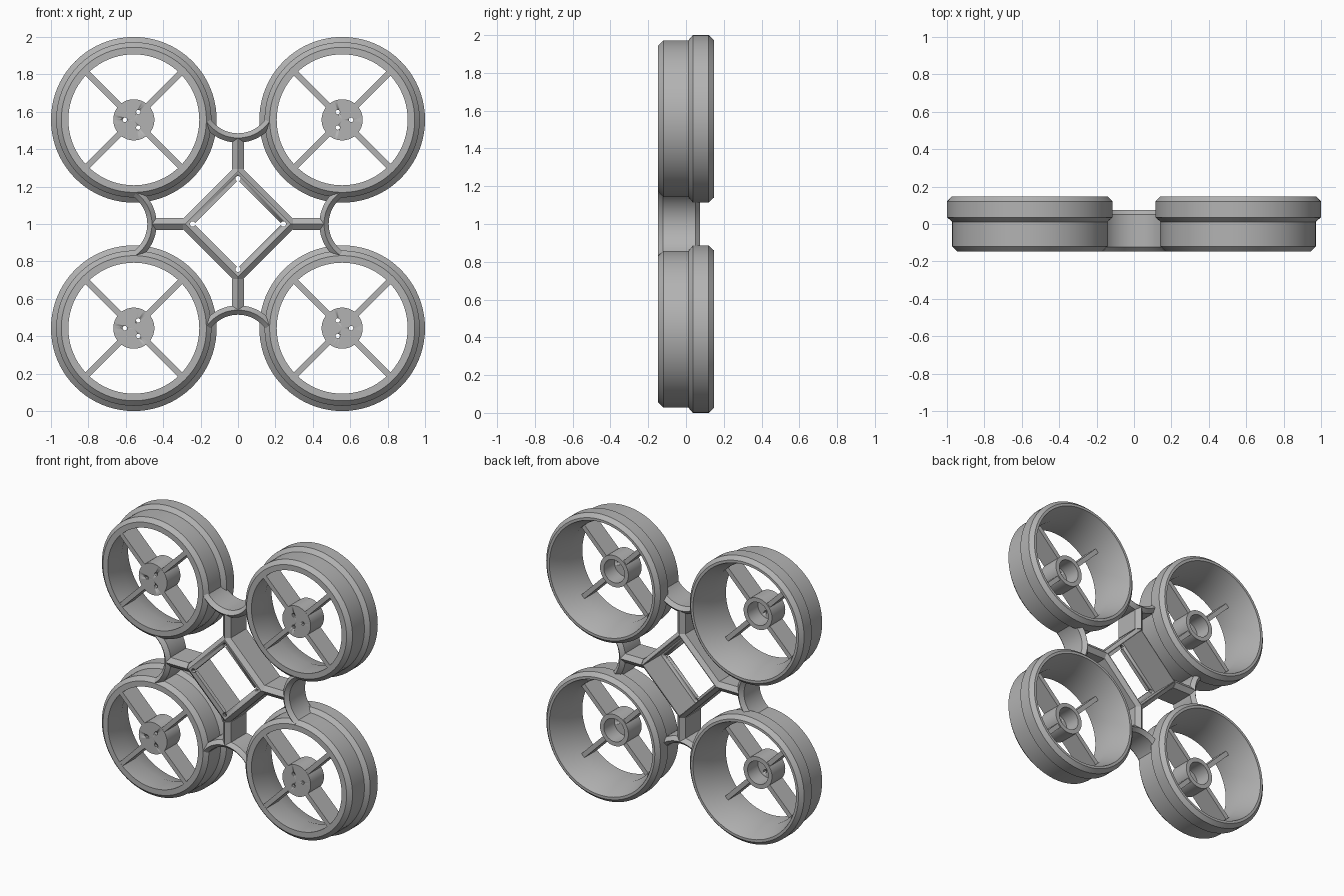
import bpy, bmesh
from math import sin, cos, pi, radians
from mathutils import Vector

old = bpy.data.objects.get("Cube")
if old:
    bpy.data.objects.remove(old, do_unlink=True)

grey = bpy.data.materials.new("plain grey")
grey.use_nodes = True
COLOUR = (0.45, 0.45, 0.45, 1)
grey.diffuse_color = COLOUR
grey.node_tree.nodes["Principled BSDF"].inputs["Base Color"].default_value = COLOUR

FRONT, BACK = -0.147, 0.147   # depth limits
MID = 1.0                     # height of the centre
OFFSET = 0.557                # rotor distance from the centre on each axis
BEVEL = 0.025


def finish(name, bm):
    bmesh.ops.remove_doubles(bm, verts=bm.verts, dist=1e-5)
    bmesh.ops.recalc_face_normals(bm, faces=bm.faces)
    mesh = bpy.data.meshes.new(name)
    bm.to_mesh(mesh)
    bm.free()
    mesh.materials.append(grey)
    obj = bpy.data.objects.new(name, mesh)
    bpy.context.collection.objects.link(obj)
    bpy.ops.object.select_all(action='DESELECT')
    obj.select_set(True)
    bpy.context.view_layer.objects.active = obj
    bpy.ops.object.shade_smooth_by_angle(angle=radians(25))
    return obj


def skin(bm, rings, closed):
    """Join a row of equal closed sections, capping the ends if open."""
    rows = [[bm.verts.new(p) for p in ring] for ring in rings]
    n = len(rows[0])
    pairs = list(zip(rows, rows[1:])) + ([(rows[-1], rows[0])] if closed else [])
    for a, b in pairs:
        for i in range(n):
            j = (i + 1) % n
            bm.faces.new((a[i], a[j], b[j], b[i]))
    if not closed:
        bm.faces.new(rows[0])
        bm.faces.new(rows[-1])


def revolve(name, profile, cx, cz, steps, start=0, sweep=2 * pi):
    """Turn a (radius, y) profile about a front-to-back axis."""
    closed = sweep > 6.28
    bm = bmesh.new()
    angles = [start + sweep * i / steps for i in range(steps if closed else steps + 1)]
    skin(bm, [[(cx + r * cos(a), y, cz + r * sin(a)) for r, y in profile]
              for a in angles], closed)
    return finish(name, bm)


def beam(name, section, cx, cz, angle, r0, r1):
    """Run a (width, y) section outward from a centre."""
    along = Vector((cos(angle), 0, sin(angle)))
    side = Vector((-sin(angle), 0, cos(angle)))
    centre = Vector((cx, 0, cz))
    bm = bmesh.new()
    skin(bm, [[centre + along * r + side * w + Vector((0, y, 0)) for w, y in section]
              for r in (r0, r1)], False)
    return finish(name, bm)


def drill(obj, places, radius):
    """Cut small front-to-back holes."""
    for x, z in places:
        cutter = revolve("cutter", [(0.0001, -0.3), (radius, -0.3), (radius, 0.3),
                                    (0.0001, 0.3)], x, z, 12)
        cutter.hide_render = True
        mod = obj.modifiers.new("hole", 'BOOLEAN')
        mod.operation, mod.object, mod.solver = 'DIFFERENCE', cutter, 'EXACT'
        bpy.context.view_layer.objects.active = obj
        bpy.ops.object.modifier_apply(modifier=mod.name)
        bpy.data.objects.remove(cutter, do_unlink=True)


def ridged(inner, outer, y0, y1):
    """Six-sided section with a ridge at front and back."""
    m = (inner + outer) / 2
    return [(inner, y0 + BEVEL), (m, y0), (outer, y0 + BEVEL),
            (outer, y1 - BEVEL), (m, y1), (inner, y1 - BEVEL)]


duct = [(0.35, FRONT), (0.388, FRONT), (0.415, -0.12), (0.415, 0.012), (0.443, 0.036),
        (0.443, 0.12), (0.418, BACK), (0.4, BACK), (0.35, 0.005)]
hub = [(0, FRONT), (0.11, FRONT), (0.11, 0), (0.08, 0), (0.08, -0.115), (0, -0.115)]
spoke = [(-0.016, -0.146), (0.016, -0.146), (0.016, -0.008), (-0.016, -0.008)]

# Rotor guards with motor mounts
for sx, side in ((1, "left"), (-1, "right")):
    for sz, level in ((1, "upper"), (-1, "lower")):
        tag = f"{level}_{side}"
        cx, cz = sx * OFFSET, MID + sz * OFFSET
        revolve(f"{tag}_duct", duct, cx, cz, 80)
        mount = revolve(f"{tag}_motor_mount", [(max(r, 1e-6), y) for r, y in hub], cx, cz, 48)
        drill(mount, [(cx + sx * 0.048 * cos(a), cz + 0.048 * sin(a))
                      for a in (0, 2 * pi / 3, -2 * pi / 3)], 0.012)
        for i in range(4):
            beam(f"{tag}_spoke_{i + 1}", spoke, cx, cz, pi / 4 + i * pi / 2, 0.095, 0.36)

# Curved braces between guards, and arms to the centre
REACH = 0.665
for i, tag in enumerate(("left", "top", "right", "bottom")):
    a = i * pi / 2
    half = radians(54)
    revolve(f"{tag}_brace", ridged(0.18, 0.23, FRONT, 0.075), REACH * cos(a),
            MID + REACH * sin(a), 24, a + pi - half, 2 * half)
    beam(f"{tag}_arm", ridged(-0.032, 0.032, FRONT, 0.075), 0, MID, a, 0.295, 0.458)

# Diamond frame with an inner mounting ledge
frame = [(0.235, FRONT), (0.282, FRONT), (0.322, -0.122), (0.322, 0.05),
         (0.287, 0.075), (0.28, 0.075), (0.28, -0.12), (0.235, -0.12)]
centre_frame = revolve("centre_frame", frame, 0, MID, 4)
drill(centre_frame, [(0.243 * cos(i * pi / 2), MID + 0.243 * sin(i * pi / 2))
                     for i in range(4)], 0.014)
